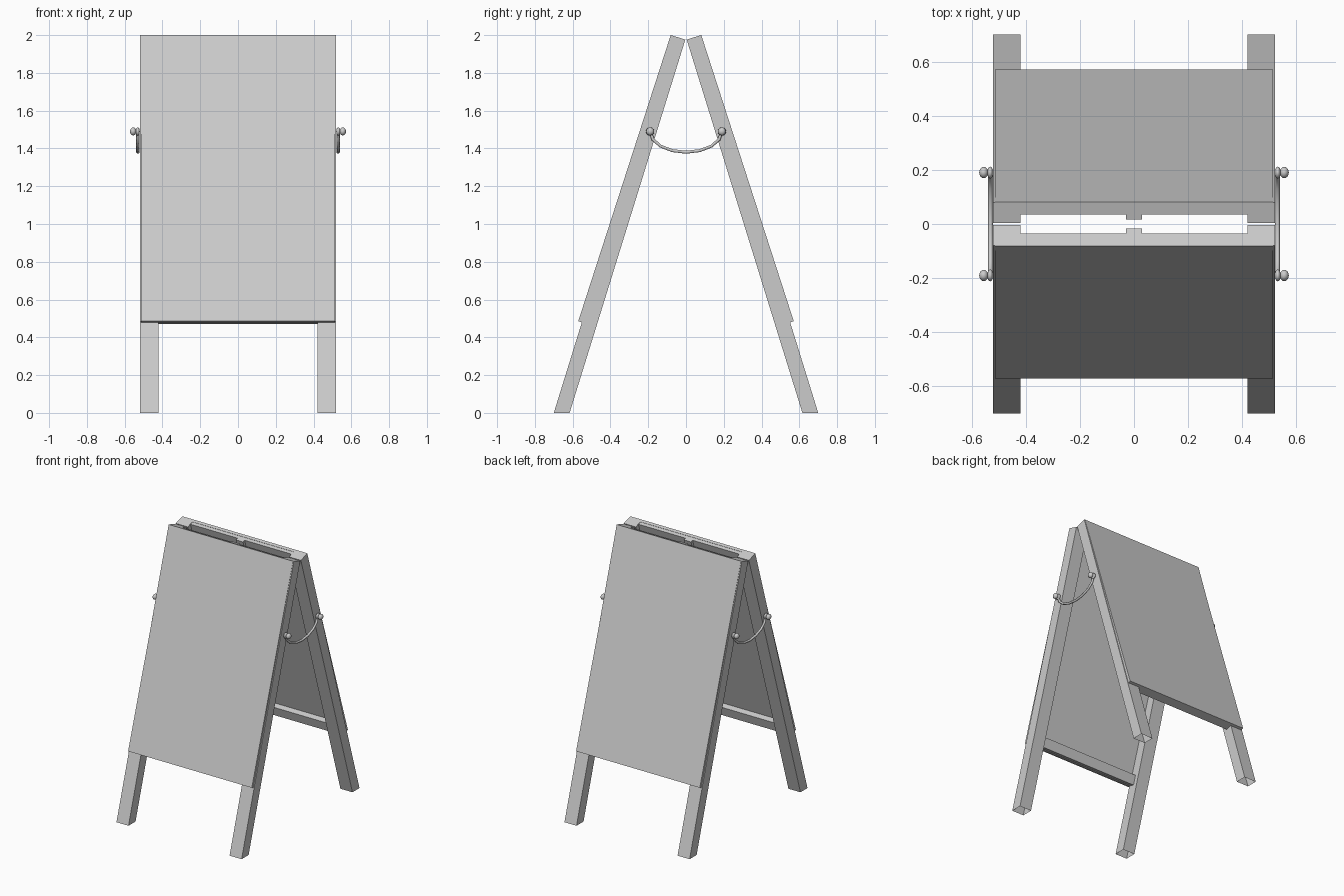
import bpy, bmesh, math
from mathutils import Vector

if "Cube" in bpy.data.objects:
    bpy.data.objects.remove(bpy.data.objects["Cube"])

grey = bpy.data.materials.new("light_grey")
grey.use_nodes = True
grey.diffuse_color = (0.6, 0.6, 0.6, 1)
bsdf = next(n for n in grey.node_tree.nodes if n.type == 'BSDF_PRINCIPLED')
bsdf.inputs["Base Color"].default_value = (0.6, 0.6, 0.6, 1)

LEAN = math.atan(0.31)
SIN, COS = math.sin(LEAN), math.cos(LEAN)
TOP_Y, TOP_Z = 0.08, 2.0
LEG_DEPTH = 0.08


def finish(bm, name, smooth=False):
    mesh = bpy.data.meshes.new(name)
    bm.to_mesh(mesh)
    bm.free()
    mesh.materials.append(grey)
    if smooth:
        mesh.shade_smooth()
    obj = bpy.data.objects.new(name, mesh)
    bpy.context.collection.objects.link(obj)
    return obj


def slanted(depth, drop, side):
    """Point on a leaning frame: depth inward from its outer face, drop down its slope."""
    y = -TOP_Y - drop * SIN + depth * COS
    return side * -y, TOP_Z - drop * COS - depth * SIN


def frame_box(name, side, x, depth_top, depth_low, drop, grounded=False):
    """Box in frame coordinates; a grounded box is cut level with the floor and left open."""
    bm = bmesh.new()
    bmesh.ops.create_cube(bm, size=1)
    bottom = [f for f in bm.faces if f.normal.z < -0.9]
    for v in bm.verts:
        low, inner = v.co.z < 0, v.co.y > 0
        depth = (depth_low if low else depth_top)[inner]
        fall = drop[low]
        if grounded and low:
            fall = (TOP_Z - depth * SIN) / COS
        y, z = slanted(depth, fall, side)
        v.co = (x[v.co.x > 0], y, z)
    if side > 0:
        bmesh.ops.reverse_faces(bm, faces=bm.faces[:])
    if grounded:
        bmesh.ops.delete(bm, geom=bottom, context='FACES_ONLY')
    return finish(bm, name)


def ball(name, centre, radius, squash):
    bm = bmesh.new()
    bmesh.ops.create_uvsphere(bm, u_segments=16, v_segments=10, radius=radius)
    for v in bm.verts:
        v.co = Vector((v.co.x * squash, v.co.y, v.co.z)) + Vector(centre)
    return finish(bm, name, True)


# Two leaning frames, each with legs, rails, a small hinge block and a board
for side, label in ((-1, "front"), (1, "back")):
    for sx, hand in ((-1, "right"), (1, "left")):
        x = sorted((sx * 0.42, sx * 0.52))
        frame_box(f"{label}_{hand}_leg", side, x, (0, LEG_DEPTH), (0, LEG_DEPTH), (0, 2), True)
    rail = (0.004, 0.047)
    frame_box(f"{label}_top_rail", side, (-0.42, 0.42), rail, rail, (0.002, 0.08))
    frame_box(f"{label}_bottom_rail", side, (-0.42, 0.42), rail, rail, (1.515, 1.588))
    block = (0.047, 0.067)
    frame_box(f"{label}_hinge_block", side, (-0.03, 0.03), block, block, (0.002, 0.06))
    frame_box(f"{label}_board", side, (-0.514, 0.514), (-0.001, 0.022), (-0.02, 0.005), (0, 1.592))

# Pegs and sagging cords on both outer sides
PEG_Y, PEG_Z, SAG = 0.19, 1.49, 0.11
for sx, hand in ((-1, "right"), (1, "left")):
    for sy, label in ((-1, "front"), (1, "back")):
        ball(f"{label}_{hand}_peg_collar", (sx * 0.531, sy * PEG_Y, PEG_Z), 0.022, 0.5)
        ball(f"{label}_{hand}_peg_knob", (sx * 0.555, sy * PEG_Y, PEG_Z), 0.021, 0.8)

    curve = bpy.data.curves.new(f"{hand}_cord", 'CURVE')
    curve.dimensions = '3D'
    curve.bevel_depth = 0.009
    curve.bevel_resolution = 1
    curve.use_fill_caps = True
    spline = curve.splines.new('POLY')
    count = 9
    spline.points.add(count - 1)
    for i, p in enumerate(spline.points):
        a = math.pi * i / (count - 1)
        p.co = (sx * 0.53, -PEG_Y * math.cos(a), PEG_Z - SAG * math.sin(a), 1)
    curve.materials.append(grey)
    cord = bpy.data.objects.new(f"{hand}_cord", curve)
    bpy.context.collection.objects.link(cord)
